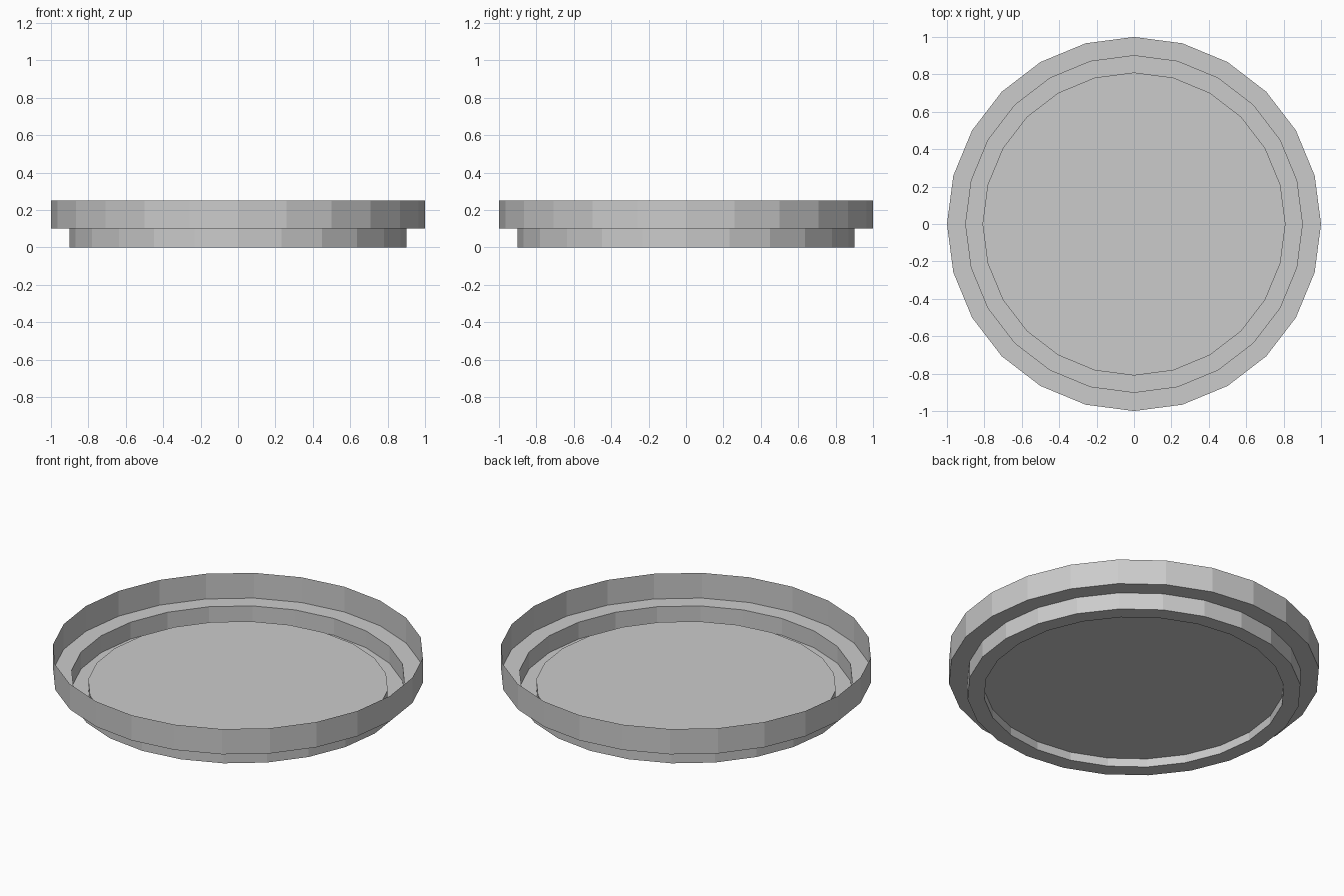
import bpy, bmesh
from math import cos, sin, tau

if "Cube" in bpy.data.objects:
    bpy.data.objects.remove(bpy.data.objects["Cube"])

SIDES = 24
# Half profile (radius, height) from the open rim down to the raised base
PROFILE = [(1.0, 0.25), (1.0, 0.10), (0.90, 0.10), (0.90, 0.0), (0.81, 0.0), (0.81, 0.05)]


def lathe(name, profile, sides):
    bm = bmesh.new()
    rings = [[bm.verts.new((r * cos(tau * i / sides), r * sin(tau * i / sides), z))
              for i in range(sides)] for r, z in profile]
    # Walls and ledges, facing outward
    for upper, lower in zip(rings, rings[1:]):
        for i in range(sides):
            j = (i + 1) % sides
            bm.faces.new((lower[i], lower[j], upper[j], upper[i]))
    # Flat base closing the last ring, facing down
    bm.faces.new(rings[-1][::-1])
    mesh = bpy.data.meshes.new(name)
    bm.to_mesh(mesh)
    bm.free()
    obj = bpy.data.objects.new(name, mesh)
    bpy.context.collection.objects.link(obj)
    return obj


# Thin stepped dish with open top and recessed underside
lathe("stepped_dish", PROFILE, SIDES)
